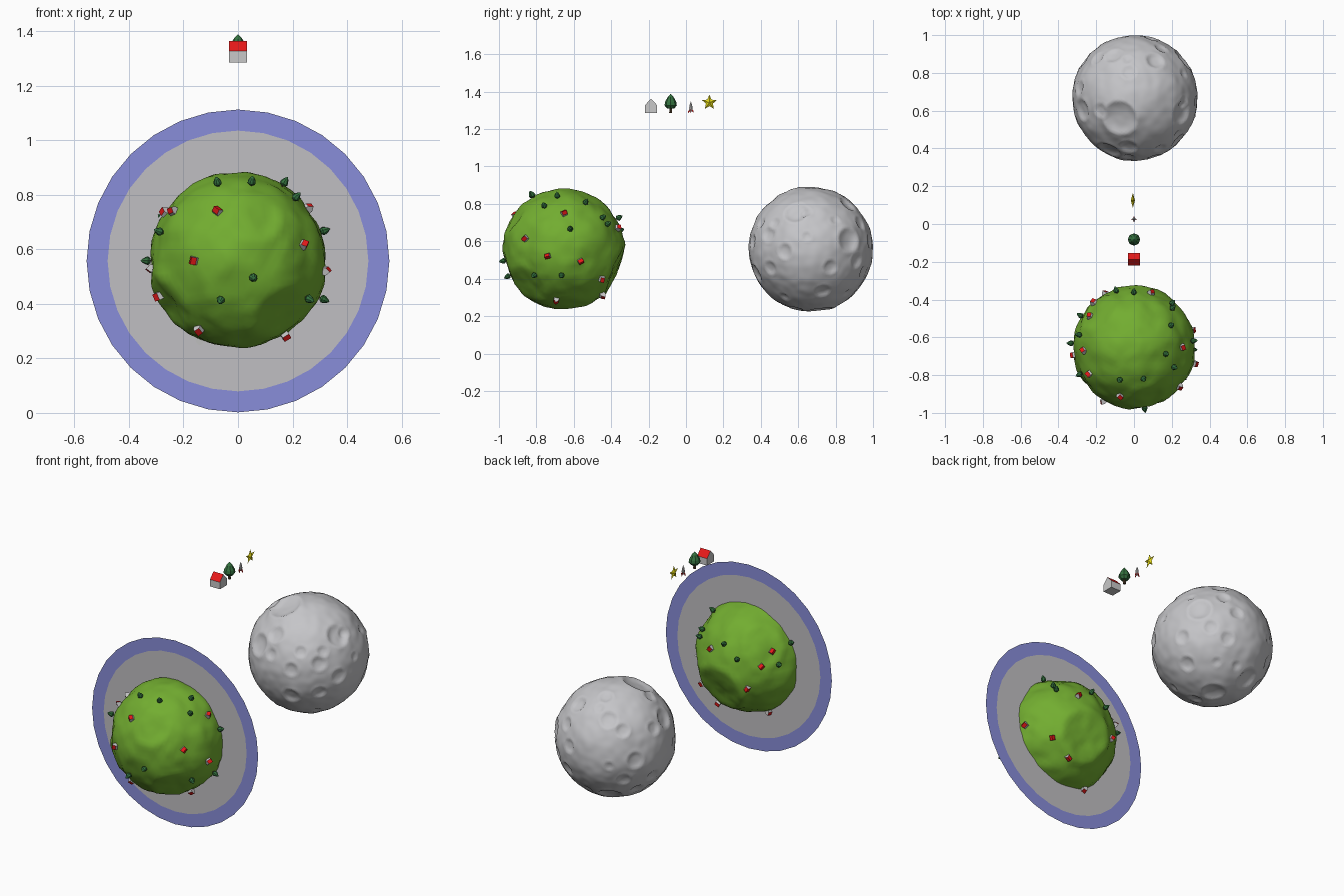
import bpy, bmesh, math, random
from mathutils import Vector, Matrix, noise

if "Cube" in bpy.data.objects:
    bpy.data.objects.remove(bpy.data.objects["Cube"])

random.seed(4)

def mat(name, r, g, b):
    m = bpy.data.materials.new(name)
    m.diffuse_color = (r, g, b, 1)
    m.use_nodes = True
    m.node_tree.nodes["Principled BSDF"].inputs["Base Color"].default_value = m.diffuse_color
    return m

GRASS = mat("grass green", .17, .42, .03)
LEAF = mat("leaf green", .035, .17, .05)
ROCK = mat("moon grey", .56, .56, .58)
WALL = mat("wall grey", .58, .58, .58)
RED = mat("roof red", .80, .01, .01)
BARK = mat("bark brown", .10, .06, .03)
YELLOW = mat("star yellow", .78, .70, .01)
BLUE = mat("halo blue", .25, .27, .70)
GREY = mat("halo grey", .53, .52, .54)

def finish(name, bm, mats, loc=(0, 0, 0), smooth=False):
    me = bpy.data.meshes.new(name)
    bm.to_mesh(me)
    bm.free()
    for m in mats:
        me.materials.append(m)
    for p in me.polygons:
        p.use_smooth = smooth
    ob = bpy.data.objects.new(name, me)
    ob.location = loc
    bpy.context.collection.objects.link(ob)
    return ob

def lathe(bm, profile, n, mi=0):
    """Revolve (radius, z) points around z; radius 0 makes a tip."""
    rings = []
    for r, z in profile:
        if r == 0:
            rings.append([bm.verts.new((0, 0, z))] * n)
        else:
            rings.append([bm.verts.new((r * math.cos(2 * math.pi * i / n),
                                        r * math.sin(2 * math.pi * i / n), z)) for i in range(n)])
    for a, b in zip(rings, rings[1:]):
        for i in range(n):
            j = (i + 1) % n
            vs = list(dict.fromkeys((a[i], a[j], b[j], b[i])))
            bm.faces.new(vs).material_index = mi

def ball(name, radius_at, subdiv, material, loc):
    bm = bmesh.new()
    bmesh.ops.create_icosphere(bm, subdivisions=subdiv, radius=1)
    for v in bm.verts:
        d = v.co.normalized()
        v.co = d * radius_at(d)
    return finish(name, bm, [material], loc, True)

# ---- green planet: lumpy ball with a few broad dents
PLANET = Vector((0, -.655, .558))
DENTS = [(Vector(d).normalized(), r, h) for d, r, h in (
    ((.09, .92, -.38), .38, .022), ((-.8, -.3, -.5), .3, .015), ((.2, -.8, .5), .25, .008),
    ((.5, -.6, -.6), .3, .010), ((-.6, .6, .5), .3, .010))]

def planet_radius(d):
    r = .321 + .011 * noise.noise(d * 2.6) + .006 * noise.noise(d * 6 + Vector((3, 1, 7)))
    for c, w, h in DENTS:
        t = d.angle(c) / w
        if t < 1.5:
            r += -h * (1 - t * t) if t < 1 else h * .4 * math.sin((t - 1) * 2 * math.pi)
    return r

ball("planet", planet_radius, 5, GRASS, PLANET)

# ---- moon with craters
craters = []

def crater(x, y, z, w):
    craters.append((Vector((x, y, z)).normalized(), w))

for y, z, w in ((-.08, .61, .1), (-.06, .21, .08), (-.68, .24, .13), (-.42, -.03, .13), (.32, -.29, .12),
                (.61, .15, .2), (.74, -.19, .12), (-.58, .42, .1), (.2, -.68, .13), (-.66, -.3, .12)):
    crater(math.sqrt(1 - y * y - z * z), y, z, w)          # right side
for x, y, w in ((-.24, -.32, .28), (.33, .6, .15), (.76, -.24, .2), (-.59, .63, .12), (-.55, -.2, .12),
                (-.1, .41, .12), (-.85, -.19, .18), (-.1, -.79, .15)):
    crater(x, y, math.sqrt(1 - x * x - y * y), w)          # top
while len(craters) < 46:                                   # remaining sides
    d = Vector([random.gauss(0, 1) for _ in range(3)]).normalized()
    w = random.choice((.08, .1, .12, .15, .2))
    if all(d.angle(c) > (w + o) * 1.1 for c, o in craters):
        craters.append((d, w))

def moon_radius(d):
    r = .331 + .006 * noise.noise(d * 2.5) + .003 * noise.noise(d * 7)
    for c, w in craters:
        if d.dot(c) < .8:
            continue
        t = d.angle(c) / w
        if t < 1:
            r += w * (-.085 + .105 * t ** 3)
        elif t < 1.6:
            r += w * .02 * ((1.6 - t) / .6) ** 2
    return r

ball("moon", moon_radius, 6, ROCK, (.004, .667, .557))

# ---- flat halo behind the planet: grey disc and blue rim
bm = bmesh.new()
lathe(bm, [(.555, 0), (.478, 0)], 32, 0)
lathe(bm, [(.478, 0), (0, 0)], 32, 1)
bmesh.ops.remove_doubles(bm, verts=bm.verts, dist=1e-5)
bmesh.ops.rotate(bm, verts=bm.verts, matrix=Matrix.Rotation(math.pi / 2, 3, 'X'))
finish("halo", bm, [BLUE, GREY], (0, -.60, .557))

# ---- house: pentagon extruded along x, roof faces red
bm = bmesh.new()
prof = [(-.033, 0), (.033, 0), (.033, .042), (0, .078), (-.033, .042)]
ends = [[bm.verts.new((x, y, z)) for y, z in prof] for x in (-.033, .033)]
bm.faces.new(ends[0][::-1])
bm.faces.new(ends[1])
for i in range(5):
    j = (i + 1) % 5
    f = bm.faces.new((ends[0][i], ends[0][j], ends[1][j], ends[1][i]))
    f.material_index = 1 if i in (2, 3) else 0
bmesh.ops.recalc_face_normals(bm, faces=bm.faces)
house = finish("house", bm, [WALL, RED], (0, -.187, 1.285))

# ---- tree: trunk and pointed crown
bm = bmesh.new()
lathe(bm, [(0, 0), (.009, 0), (.007, .03)], 6, 1)
lathe(bm, [(0, .022), (.020, .024), (.033, .040), (.030, .058), (.016, .084), (0, .102)], 8, 0)
bmesh.ops.recalc_face_normals(bm, faces=bm.faces)
tree = finish("tree", bm, [LEAF, BARK], (0, -.082, 1.287))

# ---- rocket: slim body with four red fins
bm = bmesh.new()
lathe(bm, [(0, .008), (.006, .008), (.009, .025), (.007, .042), (0, .062)], 8, 0)
for k in range(4):
    m = Matrix.Rotation(k * math.pi / 2, 3, 'Z')
    pts = [[bm.verts.new(m @ Vector((x, s, z))) for x, z in ((.005, .022), (.015, .010), (.015, 0), (.005, .010))]
           for s in (-.0015, .0015)]
    bm.faces.new(pts[0]).material_index = 1
    bm.faces.new(pts[1][::-1]).material_index = 1
    for i in range(4):
        j = (i + 1) % 4
        bm.faces.new((pts[0][j], pts[0][i], pts[1][i], pts[1][j])).material_index = 1
bmesh.ops.recalc_face_normals(bm, faces=bm.faces)
finish("rocket", bm, [WALL, RED], (0, .026, 1.286))

# ---- five-pointed faceted star facing x
bm = bmesh.new()
rim = []
for i in range(10):
    r = .042 if i % 2 == 0 else .019
    a = math.pi / 2 + i * math.pi / 5
    rim.append(bm.verts.new((0, r * math.cos(a), r * math.sin(a))))
for s in (-.011, .011):
    tip = bm.verts.new((s, 0, 0))
    for i in range(10):
        bm.faces.new((rim[i], rim[(i + 1) % 10], tip))
bmesh.ops.recalc_face_normals(bm, faces=bm.faces)
finish("star", bm, [YELLOW], (-.006, .125, 1.342))

# ---- trees and houses scattered over the planet
def plant(src, name, d, scale, sink):
    d = Vector(d).normalized()
    ob = bpy.data.objects.new(name, src.data)
    q = d.to_track_quat('Z', 'Y').to_matrix().to_4x4()
    ob.matrix_world = (Matrix.Translation(PLANET + d * (planet_radius(d) - sink)) @ q
                       @ Matrix.Rotation(random.uniform(0, 6.28), 4, 'Z') @ Matrix.Scale(scale, 4))
    bpy.context.collection.objects.link(ob)

for d in ((-.22, -.5, .84), (.15, -.49, .86), (.64, -.31, .7), (.51, -.1, .86), (.95, .11, .33),
          (-.86, -.42, .32), (-1, .07, 0), (.17, -.97, -.19), (-.19, -.88, -.43), (.91, -.03, -.41),
          (.78, -.47, -.42), (.58, .35, .74), (.6, .62, .5), (.6, .7, .4), (0, .88, .5),
          (-.28, .9, .3), (-.85, .2, .48), (-.83, .5, .2)):
    plant(tree, "planet_tree", d, .47, .007)
for d in ((-.83, -.05, .55), (-.72, -.42, .55), (-.23, -.79, .56), (.8, .01, .6), (.75, -.64, .18),
          (-.5, -.87, 0), (.95, -.25, -.11), (-.99, -.12, -.09), (-.9, -.15, -.4), (-.44, -.46, -.77),
          (.53, -.12, -.84), (-.42, .2, -.89), (.94, .28, -.2), (.62, .62, -.48), (.28, .62, -.73),
          (.28, .9, .35), (-.65, .73, .2), (-.73, .52, .42), (-.45, .85, -.2)):
    plant(house, "planet_house", d, .42, .006)
